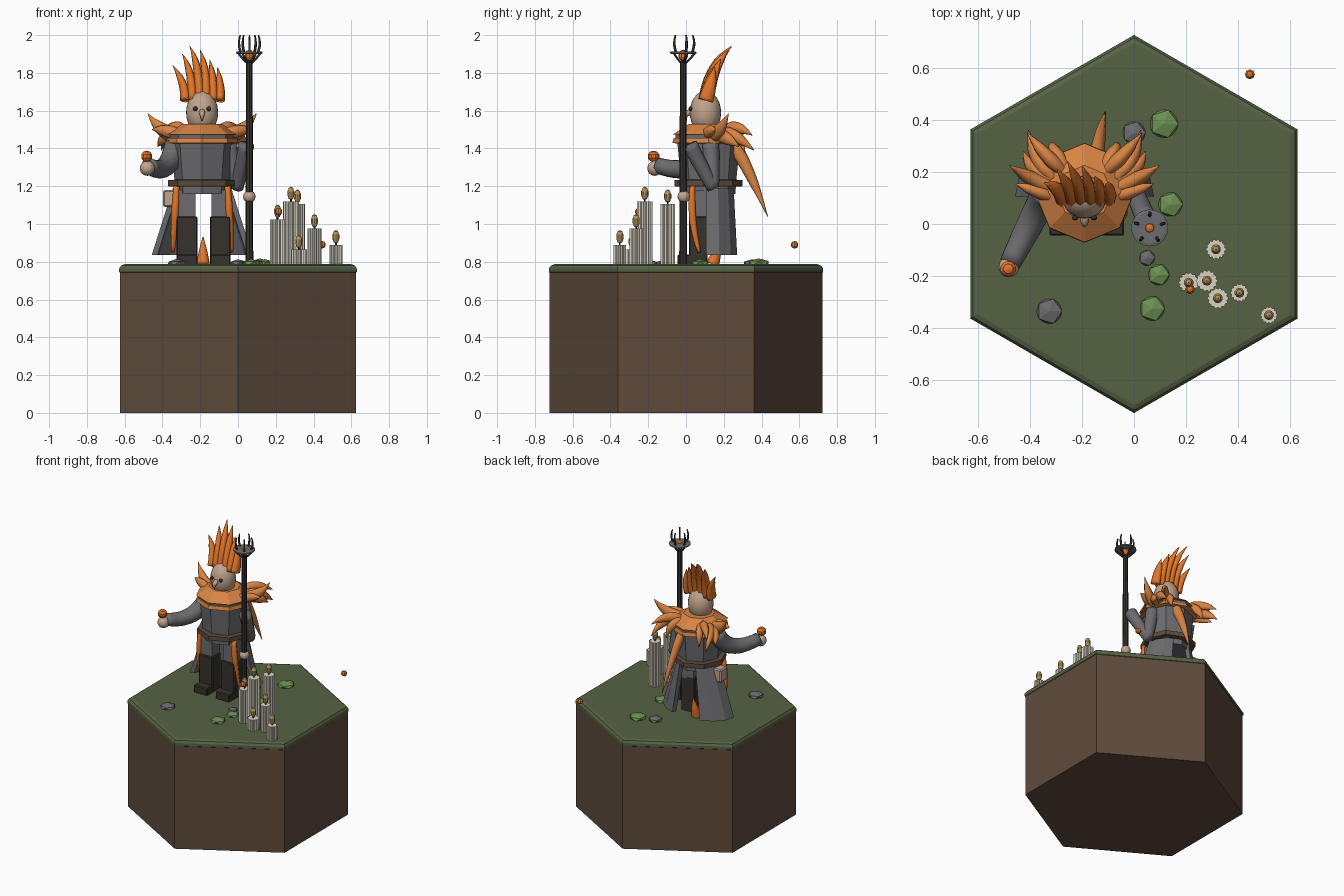
import bpy, bmesh, math
from mathutils import Vector

if "Cube" in bpy.data.objects:
    bpy.data.objects.remove(bpy.data.objects["Cube"])


def mat(name, r, g, b):
    m = bpy.data.materials.new(name)
    m.diffuse_color = [((c / 255 + 0.055) / 1.055) ** 2.4 for c in (r, g, b)] + [1]
    m.use_nodes = True
    m.node_tree.nodes["Principled BSDF"].inputs["Base Color"].default_value = m.diffuse_color
    return m


BROWN = mat("earth brown", 94, 75, 60)
GRASS = mat("moss green", 86, 98, 68)
ORANGE = mat("bright orange", 226, 117, 42)
AMBER = mat("collar orange", 216, 132, 68)
GREY = mat("cloth grey", 108, 108, 111)
DARK = mat("dark leather", 54, 49, 44)
SKIN = mat("tan", 194, 165, 142)
WAX = mat("cream wax", 216, 211, 196)
GOLD = mat("dull gold", 178, 148, 88)
LEAF = mat("shrub green", 108, 146, 82)


def finish(name, bm, m, smooth=False):
    bmesh.ops.recalc_face_normals(bm, faces=bm.faces)
    me = bpy.data.meshes.new(name)
    bm.to_mesh(me)
    bm.free()
    ob = bpy.data.objects.new(name, me)
    bpy.context.collection.objects.link(ob)
    me.materials.append(m)
    for p in me.polygons:
        p.use_smooth = smooth
    return ob


def skin_rings(name, rings, m, smooth=False):
    """Bridge a list of point rings and cap both ends."""
    bm = bmesh.new()
    vs = [[bm.verts.new(p) for p in ring] for ring in rings]
    n = len(vs[0])
    for a, b in zip(vs, vs[1:]):
        for i in range(n):
            bm.faces.new((a[i], a[(i + 1) % n], b[(i + 1) % n], b[i]))
    bm.faces.new(vs[0])
    bm.faces.new(vs[-1])
    return finish(name, bm, m, smooth)


def lathe(name, x, y, prof, m, n=8, rot=0, flute=1.0, sy=1.0):
    rings = []
    for r, z in prof:
        ring = []
        for i in range(n):
            a = rot + math.tau * i / n
            k = r * (flute if i % 2 else 1)
            ring.append((x + k * math.cos(a), y + k * sy * math.sin(a), z))
        rings.append(ring)
    return skin_rings(name, rings, m)


def tube(name, p0, p1, p2, radii, m, n=8, wide=1.0, ref=(0, 1, 0), steps=10):
    """Tapered sweep along a quadratic curve, flattened by the wide factor."""
    p0, p1, p2, ref = map(Vector, (p0, p1, p2, ref))
    rings = []
    for s in range(steps + 1):
        t = s / steps
        c = p0 * (1 - t) ** 2 + p1 * 2 * t * (1 - t) + p2 * t * t
        d = ((p1 - p0) * (1 - t) + (p2 - p1) * t).normalized()
        u = d.cross(ref).normalized()
        v = u.cross(d)
        f = t * (len(radii) - 1)
        i = min(int(f), len(radii) - 2)
        r = radii[i] + (radii[i + 1] - radii[i]) * (f - i)
        rings.append([c + u * r * wide * math.cos(math.tau * k / n)
                      + v * r * math.sin(math.tau * k / n) for k in range(n)])
    return skin_rings(name, rings, m, True)


def ball(name, c, r, m, smooth=True, segs=16):
    bm = bmesh.new()
    bmesh.ops.create_uvsphere(bm, u_segments=segs, v_segments=max(5, segs // 2), radius=1)
    for v in bm.verts:
        v.co = Vector([v.co[i] * r[i] + c[i] for i in range(3)])
    return finish(name, bm, m, smooth)


def box(name, c, size, m, bevel=0.0):
    bm = bmesh.new()
    bmesh.ops.create_cube(bm, size=1)
    for v in bm.verts:
        v.co = Vector([v.co[i] * size[i] + c[i] for i in range(3)])
    ob = finish(name, bm, m)
    if bevel:
        mod = ob.modifiers.new("bevel", "BEVEL")
        mod.width, mod.segments = bevel, 1
    return ob


# Hexagonal ground block with a mossy cap
H = math.pi / 6
lathe("earth_block", 0, 0, [(0.722, 0), (0.722, 0.745)], BROWN, 6, H)
lathe("moss_cap", 0, 0, [(0.712, 0.735), (0.726, 0.745), (0.726, 0.765), (0.715, 0.78),
                         (0.695, 0.787)], GRASS, 6, H)

# Torso, collar bands and belt
CX, CY = -0.19, 0.12
lathe("torso", CX, CY, [(0.142, 1.16), (0.145, 1.22), (0.167, 1.44), (0.1, 1.5)], GREY)
lathe("collar_lower", CX, CY, [(0.165, 1.425), (0.192, 1.43), (0.185, 1.455), (0.15, 1.455)], AMBER)
lathe("collar_stripe", CX, CY, [(0.175, 1.45), (0.176, 1.478), (0.14, 1.48)], GREY)
lathe("collar_upper", CX, CY, [(0.15, 1.472), (0.19, 1.474), (0.105, 1.53), (0.08, 1.53)], AMBER)
lathe("belt", CX, CY, [(0.14, 1.198), (0.18, 1.2), (0.18, 1.232), (0.14, 1.235)], BROWN)
box("pouch", (-0.365, 0.13, 1.135), (0.062, 0.08, 0.092), SKIN, 0.008)

# Head with eyes and hooked beak
ball("head", (CX, 0.103, 1.59), (0.085, 0.083, 0.115), SKIN, segs=24)
for s in (-1, 1):
    ball("eye", (CX + s * 0.036, 0.024, 1.61), (0.012, 0.01, 0.012), DARK)
tube("beak", (CX, 0.03, 1.592), (CX, -0.012, 1.59), (CX, 0.003, 1.545), [0.018, 0.014, 0.002],
     SKIN, ref=(1, 0, 0))

# Swept-back crest of six spikes
tips = [(-0.345, 1.84), (-0.295, 1.90), (-0.255, 1.94), (-0.20, 1.92), (-0.15, 1.87), (-0.108, 1.83)]
for i, (tx, tz) in enumerate(tips):
    bx = -0.28 + 0.037 * i
    ty = 0.15 + (tz - 1.83) * 0.82
    tube("crest_spike", (bx, 0.105, 1.655), (bx + 0.005, 0.13, tz - 0.1), (tx, ty, tz),
         [0.04, 0.036, 0.026, 0.002], ORANGE, wide=0.68)

# Shoulder feathers, mirrored about the body: root, middle, tip
feathers = [((0.10, 0.13, 1.47), (0.21, 0.17, 1.46), (0.287, 0.225, 1.585), 0.043),
            ((0.11, 0.10, 1.47), (0.20, 0.13, 1.50), (0.265, 0.155, 1.50), 0.035),
            ((0.11, 0.17, 1.47), (0.20, 0.24, 1.50), (0.215, 0.36, 1.39), 0.04),
            ((0.12, 0.17, 1.47), (0.21, 0.20, 1.47), (0.235, 0.28, 1.41), 0.04),
            ((0.08, 0.20, 1.48), (0.15, 0.26, 1.54), (0.22, 0.35, 1.47), 0.038),
            ((0.07, 0.21, 1.48), (0.12, 0.29, 1.49), (0.13, 0.31, 1.38), 0.036)]
for s in (-1, 1):
    for a, b, c, r in feathers:
        a, b, c = [(CX + s * p[0], p[1], p[2]) for p in (a, b, c)]
        tube("shoulder_feather", a, b, c, [r * 0.8, r, r * 0.75, 0.002], AMBER, wide=0.75,
             ref=(0, 0, 1))
tube("back_feather", (-0.15, 0.22, 1.46), (-0.14, 0.31, 1.36), (-0.11, 0.432, 1.04),
     [0.03, 0.036, 0.026, 0.002], AMBER, wide=0.8)

# Flared coat flaps on each side, open at front and back
for s in (-1, 1):
    rings = []
    for z, rx, ry in ((1.19, 0.155, 0.145), (0.835, 0.268, 0.165)):
        angs = [math.radians(a) for a in (-5, 20, 45, 66)]
        outer = [(CX + s * rx * math.cos(a), CY + ry * math.sin(a), z) for a in angs]
        inner = [(CX + s * (rx - 0.03) * math.cos(a), CY + (ry - 0.03) * math.sin(a), z)
                 for a in reversed(angs)]
        rings.append(outer + inner)
    skin_rings("coat_flap", rings, GREY)

# Legs, boots and hanging sashes
for s in (-1, 1):
    lx = CX + 0.008 + s * 0.088
    box("thigh", (lx, 0.07, 1.1), (0.09, 0.09, 0.16), GREY)
    box("boot_shaft", (lx, 0.065, 0.92), (0.11, 0.1, 0.24), DARK, 0.006)
    box("boot_foot", (lx, 0.035, 0.81), (0.11, 0.16, 0.056), DARK, 0.006)
    x0 = CX + s * 0.135
    tube("sash", (x0, 0.035, 1.2), (x0 + s * 0.01, 0.02, 1.02), (x0 + s * 0.02, 0.07, 0.85),
         [0.016, 0.022, 0.018, 0.01], ORANGE, 6, wide=1.0)
tube("tail_feather", (CX + 0.005, 0.18, 0.93), (CX + 0.005, 0.17, 0.86), (CX + 0.005, 0.14, 0.786),
     [0.003, 0.022, 0.036], ORANGE)

# Raised arm holding a glowing orb
tube("raised_arm", (-0.33, 0.13, 1.42), (-0.37, 0.06, 1.24), (-0.475, -0.15, 1.31),
     [0.06, 0.056, 0.05, 0.042], GREY, 16, ref=(1, 0, 0), steps=14)
ball("raised_hand", (-0.48, -0.165, 1.295), (0.04, 0.04, 0.04), SKIN)
ball("orb", (-0.483, -0.172, 1.358), (0.032, 0.032, 0.03), ORANGE, False, 10)

# Arm and hand at the staff
tube("staff_upper_arm", (-0.05, 0.13, 1.42), (-0.02, 0.14, 1.3), (0.0, 0.14, 1.2),
     [0.045, 0.04, 0.035], GREY, 12)
tube("staff_forearm", (-0.005, 0.145, 1.19), (0.02, 0.08, 1.305), (0.045, 0.02, 1.42),
     [0.034, 0.038, 0.042], GREY, 12, ref=(1, 0, 0))
ball("staff_hand", (0.06, -0.012, 1.145), (0.033, 0.033, 0.033), SKIN)

# Staff with pronged crown
SX, SY = 0.06, -0.015
lathe("staff_pole", SX, SY, [(0.021, 0.786), (0.017, 1.865)], DARK)
lathe("crown_plate", SX, SY, [(0.06, 1.9), (0.071, 1.903), (0.071, 1.911), (0.06, 1.914)], GREY, 20)
ball("crown_gem", (SX, SY, 1.893), (0.026, 0.026, 0.03), ORANGE, False, 10)
for i in range(5):
    a = math.tau * i / 5 + 0.3
    c, s = math.cos(a), math.sin(a)
    at = lambda r, z: (SX + r * c, SY + r * s, z)
    tube("crown_prong", at(0.045, 1.905), at(0.068, 1.95), at(0.05, 2.0), [0.007, 0.007, 0.004],
         DARK, 6, ref=(-s, c, 0))
    tube("crown_strut", at(0.015, 1.855), at(0.035, 1.87), at(0.06, 1.903), [0.006, 0.006],
         DARK, 6, ref=(-s, c, 0), steps=4)

# Fluted candles with flames: x, y, top, radius
for x, y, top, r in [(0.28, -0.218, 1.12, 0.043), (0.21, -0.225, 1.025, 0.04),
                     (0.315, -0.097, 1.105, 0.04), (0.322, -0.285, 0.865, 0.042),
                     (0.405, -0.264, 0.975, 0.036), (0.518, -0.35, 0.89, 0.034)]:
    lathe("candle", x, y, [(r, 0.785), (r, top)], WAX, 28, 0, 0.84)
    lathe("wick", x, y, [(0.005, top), (0.005, top + 0.02)], DARK, 6)
    ball("flame", (x, y, top + 0.042), (0.02, 0.02, 0.036), GOLD, False, 10)

# Drifting embers
for c in ((0.215, -0.25, 1.065), (0.445, 0.575, 0.89)):
    ball("ember", c, (0.02, 0.02, 0.02), ORANGE, False, 8)

# Scattered stones and shrubs: x, y, radius, material
for x, y, r, m in [(0.0, 0.35, 0.05, GREY), (0.05, -0.13, 0.034, GREY), (-0.325, -0.335, 0.055, GREY),
                   (0.115, 0.385, 0.062, LEAF), (0.14, 0.075, 0.053, LEAF),
                   (0.095, -0.195, 0.046, LEAF), (0.07, -0.325, 0.054, LEAF)]:
    bm = bmesh.new()
    bmesh.ops.create_icosphere(bm, subdivisions=1, radius=r)
    for v in bm.verts:
        v.co = Vector((v.co.x + x, v.co.y + y, v.co.z * 0.42 + 0.792))
    finish("stone" if m == GREY else "shrub", bm, m)
